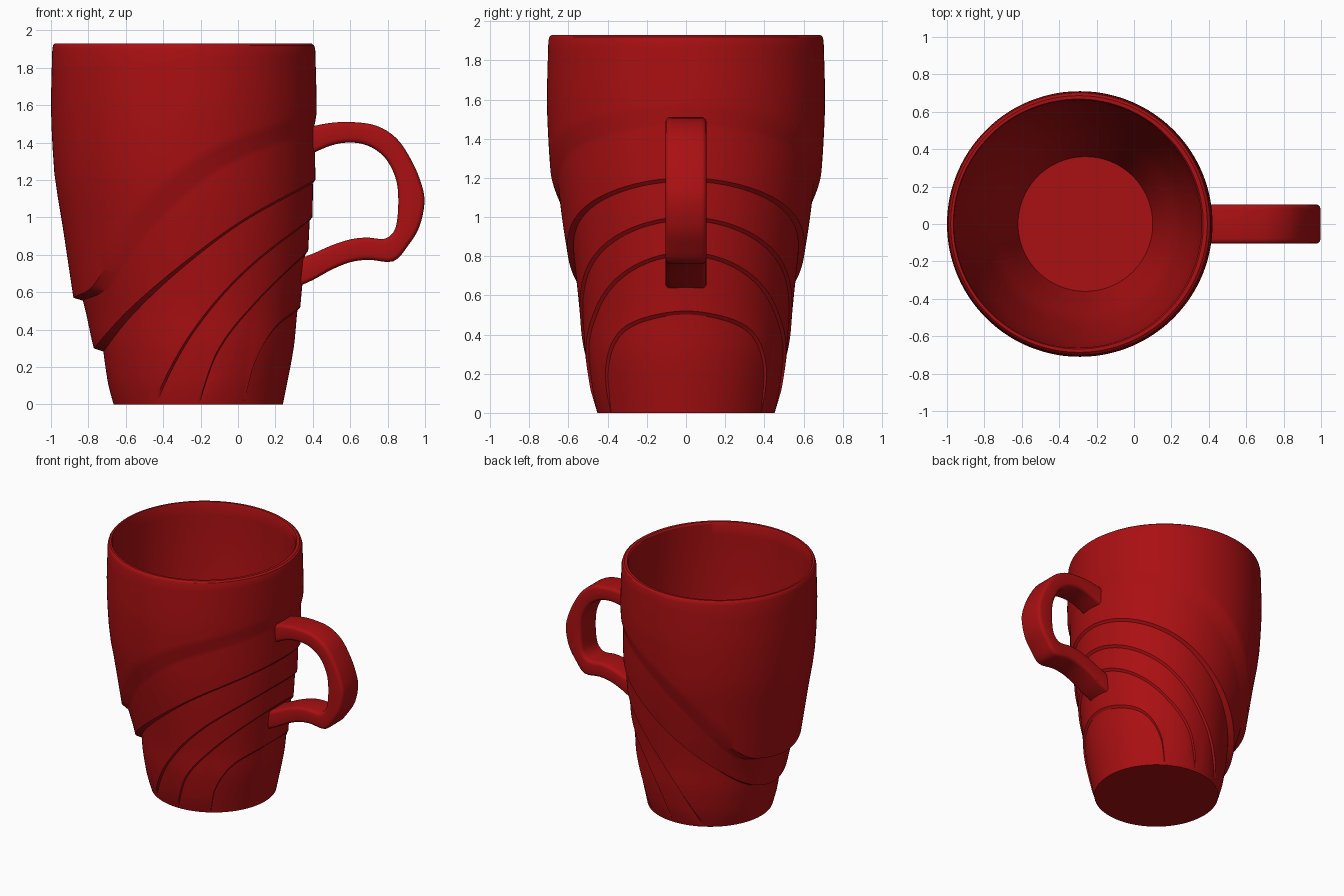
import bpy, bmesh, math
from mathutils import Vector

if "Cube" in bpy.data.objects:
    bpy.data.objects.remove(bpy.data.objects["Cube"])

red = bpy.data.materials.new("glazed_red")
red.use_nodes = True
red.diffuse_color = (0.4, 0.005, 0.006, 1)
red.node_tree.nodes["Principled BSDF"].inputs["Base Color"].default_value = red.diffuse_color


def curve(points, x):
    """Smooth curve through (x, y) points, held constant past both ends."""
    n = len(points)
    if x <= points[0][0]:
        return points[0][1]
    if x >= points[-1][0]:
        return points[-1][1]
    i = max(k for k in range(n - 1) if points[k][0] <= x)

    def slope(k):
        a, b = points[max(k - 1, 0)], points[min(k + 1, n - 1)]
        return (b[1] - a[1]) / (b[0] - a[0])
    (x0, y0), (x1, y1) = points[i], points[i + 1]
    h = x1 - x0
    t = (x - x0) / h
    return ((2*t**3 - 3*t**2 + 1) * y0 + (t**3 - 2*t**2 + t) * h * slope(i)
            + (3*t**2 - 2*t**3) * y1 + (t**3 - t**2) * h * slope(i + 1))


def finish(name, bm):
    bmesh.ops.recalc_face_normals(bm, faces=bm.faces)
    mesh = bpy.data.meshes.new(name)
    bm.to_mesh(mesh)
    bm.free()
    mesh.materials.append(red)
    obj = bpy.data.objects.new(name, mesh)
    bpy.context.collection.objects.link(obj)
    bpy.ops.object.select_all(action="DESELECT")
    obj.select_set(True)
    bpy.context.view_layer.objects.active = obj
    bpy.ops.object.shade_smooth_by_angle(angle=math.radians(32))
    return obj


def bridge(bm, rings, closed=True):
    for a, b in zip(rings, rings[1:]):
        for i in range(len(a)):
            j = (i + 1) % len(a)
            bm.faces.new((a[i], a[j], b[j], b[i]))


# Sweeping layer edges: height against the cosine of the angle from the handle
EDGES = [
    [(-1, .57), (-.8, .64), (-.44, .95), (-.15, 1.15), (.13, 1.3), (.41, 1.4), (1, 1.55)],
    [(-1, .3), (-.66, .5), (-.06, .79), (.42, 1.0), (1, 1.2)],
    [(-.52, 0), (-.05, .4), (.44, .72), (1, 1.0)],
    [(0, 0), (.2, .29), (.56, .55), (1, .82)],
    [(.53, 0), (.58, .2), (.75, .4), (1, .52)],
]
# Radius against height for the top sleeve, the tapered core and the inside
SLEEVE = [(.57, .59), (1.0, .655), (1.2, .688), (1.4, .703), (1.6, .71), (1.93, .702)]
CORE = [(0, .4525), (.3, .51), (.5, .53), (.8, .572), (1.0, .597), (1.2, .613), (1.55, .622)]
INSIDE = [(.1, .36), (.35, .44), (.6, .52), (1.2, .625), (1.6, .655), (1.93, .662)]
SLEEVE_X, CORE_X = -.29, -.2125
TOP, SEGMENTS, ROWS = 1.93, 256, 10


def wall_point(layer, t, z, u):
    """Centre and radius of the outer wall; t runs up from the layer's lower edge."""
    if layer == 0:
        return SLEEVE_X, curve(SLEEVE, z)
    away = (1 - u) / 2
    r = curve(CORE, z)
    if layer == 1:
        r += away * (.035 + .045 * t)
    if layer < 5:
        r += .013 * (1 - t) * min(z / .12, 1)
    return CORE_X, r


def column(angle):
    u, v = math.cos(angle), math.sin(angle)
    pts = []

    def put(cx, r, z):
        pts.append(Vector((cx + r * u, r * v, z)))
    # Floor and inside wall
    for k in range(21):
        z = .1 + (TOP - .112) * k / 20
        put(-.26 - .04 * k / 20, curve(INSIDE, z), z)
    # Rounded rim
    put(-.298, .668, TOP)
    put(-.294, .686, TOP)
    put(-.291, .697, TOP - .01)
    # Overlapping outer layers from the rim to the foot
    edges = [curve(e, u) for e in EDGES] + [0]
    top = TOP - .03
    for layer, low in enumerate(edges):
        low = max(low, 0)
        for k in range(ROWS + 1):
            t = 1 - k / ROWS
            z = low + (top - low) * t
            put(*wall_point(layer, t, z, u), z)
        gap = .015 + .025 * (1 + u) if layer == 0 else .018
        top = max(low - gap, 0)
    return pts


# Mug body with inside, rim and stepped outer wall
bm = bmesh.new()
columns = [column(math.tau * i / SEGMENTS) for i in range(SEGMENTS)]
rings = [[bm.verts.new(c[k]) for c in columns] for k in range(len(columns[0]))]
bridge(bm, rings)
bm.faces.new(rings[0])
bm.faces.new(rings[-1])
bmesh.ops.remove_doubles(bm, verts=bm.verts, dist=.0004)
finish("mug_body", bm)

# Handle: matching outer and inner outline points, swept with a rounded section
OUTER = [(.37, 1.48), (.48, 1.503), (.6, 1.51), (.74, 1.49), (.85, 1.42), (.93, 1.3), (.98, 1.18),
         (.997, 1.08), (.97, .95), (.91, .85), (.83, .765), (.7, .773), (.6, .76), (.5, .72),
         (.4, .665), (.31, .625)]
INNER = [(.37, 1.33), (.5, 1.385), (.6, 1.4), (.69, 1.385), (.77, 1.335), (.82, 1.265), (.85, 1.18),
         (.857, 1.08), (.85, .98), (.83, .92), (.78, .885), (.69, .892), (.6, .882), (.5, .85),
         (.41, .81), (.31, .77)]
HALF, ROUND = .105, .025


def along(outline, s):
    return Vector([curve([(i, p[axis]) for i, p in enumerate(outline)], s) for axis in (0, 1)])


bm = bmesh.new()
rings = []
for k in range((len(OUTER) - 1) * 4 + 1):
    o, i = along(OUTER, k / 4), along(INNER, k / 4)
    mid, half = (o + i) / 2, (o - i).length / 2
    out = (o - i).normalized()
    ring = []
    for sy, so, start in ((1, 1, 0), (-1, 1, 90), (-1, -1, 180), (1, -1, 270)):
        for step in (0, 30, 60, 90):
            a = math.radians(start + step)
            y = sy * (HALF - ROUND) + ROUND * math.cos(a)
            d = so * (half - ROUND) + ROUND * math.sin(a)
            p = mid + out * d
            ring.append(bm.verts.new((p.x, y, p.y)))
    rings.append(ring)
bridge(bm, rings)
bm.faces.new(rings[0])
bm.faces.new(rings[-1])
finish("handle", bm)
